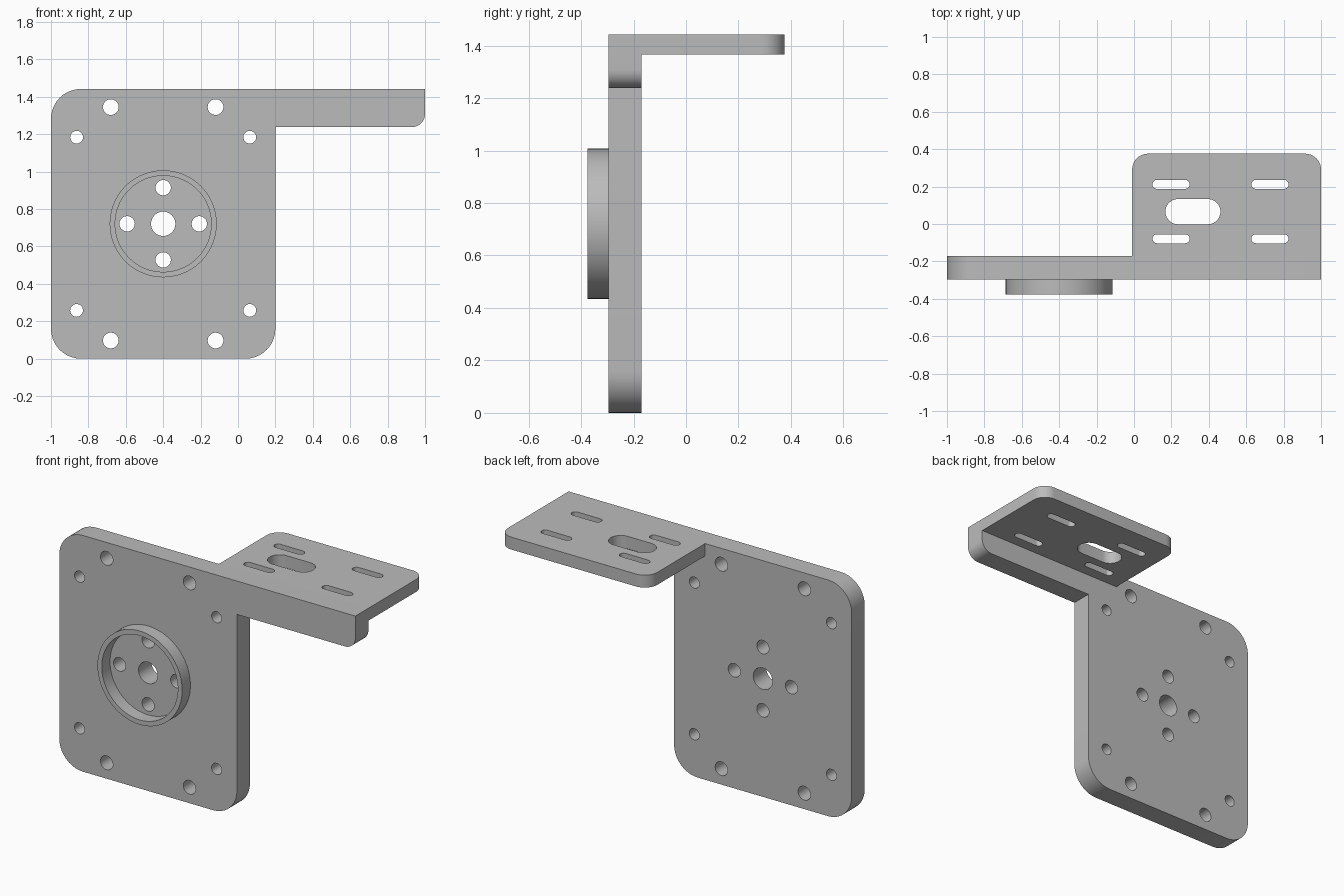
import bpy, bmesh, math
from mathutils import Vector

cube = bpy.data.objects.get("Cube")
if cube:
    bpy.data.objects.remove(cube)

metal = bpy.data.materials.new("grey metal")
metal.use_nodes = True
GREY = (0.5, 0.5, 0.5, 1)
metal.diffuse_color = GREY
metal.node_tree.nodes["Principled BSDF"].inputs["Base Color"].default_value = GREY


def outline(corners, steps=10):
    """Right-angled loop; each corner is (u, v, fillet radius)."""
    loop = []
    for i, (u, v, r) in enumerate(corners):
        p = Vector((u, v))
        if r == 0:
            loop.append(p)
            continue
        before = (Vector(corners[i - 1][:2]) - p).normalized()
        after = (Vector(corners[(i + 1) % len(corners)][:2]) - p).normalized()
        centre = p + r * (before + after)
        for k in range(steps + 1):
            t = math.pi / 2 * k / steps
            loop.append(centre - r * (after * math.cos(t) + before * math.sin(t)))
    return loop


def slot(u, v, width, height):
    a, b = width / 2, height / 2
    return outline([(u - a, v - b, b), (u + a, v - b, b),
                    (u + a, v + b, b), (u - a, v + b, b)])


def circle(u, v, r, n=48):
    return [Vector((u + r * math.cos(math.tau * k / n),
                    v + r * math.sin(math.tau * k / n))) for k in range(n)]


def sheet(name, loops, place, depth):
    """Fill the first loop minus the others, then extrude by depth."""
    bm = bmesh.new()
    for loop in loops:
        vs = [bm.verts.new(place(*p)) for p in loop]
        for i, v in enumerate(vs):
            bm.edges.new((vs[i - 1], v))
    bmesh.ops.remove_doubles(bm, verts=bm.verts[:], dist=1e-5)
    bmesh.ops.triangle_fill(bm, edges=bm.edges[:], use_beauty=True)
    ext = bmesh.ops.extrude_face_region(bm, geom=bm.faces[:], use_keep_orig=True)
    moved = [g for g in ext["geom"] if isinstance(g, bmesh.types.BMVert)]
    bmesh.ops.translate(bm, verts=moved, vec=depth)
    bmesh.ops.recalc_face_normals(bm, faces=bm.faces[:])
    mesh = bpy.data.meshes.new(name)
    bm.to_mesh(mesh)
    bm.free()
    mesh.materials.append(metal)
    ob = bpy.data.objects.new(name, mesh)
    bpy.context.collection.objects.link(ob)
    bpy.ops.object.select_all(action="DESELECT")
    ob.select_set(True)
    bpy.context.view_layer.objects.active = ob
    bpy.ops.object.shade_smooth_by_angle(angle=math.radians(30))
    return ob


FRONT, BACK, RIM, REAR = -0.296, -0.17, -0.376, 0.376
TOP = 1.442
CX, CZ = -0.4, 0.721

# Upright plate with its side arm
plate = [outline([(-1, 0, 0.16), (0.2, 0, 0.16), (0.2, 1.238, 0),
                  (1, 1.238, 0.07), (1, TOP, 0), (-1, TOP, 0.16)])]
plate.append(circle(CX, CZ, 0.065))
for sx in (-1, 1):
    plate.append(circle(CX + sx * 0.193, CZ, 0.041))
    plate.append(circle(CX, CZ + sx * 0.193, 0.041))
    for sz in (-1, 1):
        plate.append(circle(CX + sx * 0.28, CZ + sz * 0.624, 0.042))
        plate.append(circle(CX + sx * 0.463, CZ + sz * 0.463, 0.034))
sheet("mounting_plate", plate, lambda u, v: (u, FRONT, v), (0, BACK - FRONT, 0))

# Raised locating ring on the front
sheet("locating_ring", [circle(CX, CZ, 0.286, 96), circle(CX, CZ, 0.257, 96)],
      lambda u, v: (u, RIM, v), (0, FRONT - RIM, 0))

# Slotted shelf running back from the arm
shelf = [outline([(-0.01, BACK, 0), (1, BACK, 0),
                  (1, REAR, 0.085), (-0.01, REAR, 0.085)]),
         slot(0.315, 0.066, 0.294, 0.135)]
for x in (0.198, 0.727):
    for y in (-0.079, 0.212):
        shelf.append(slot(x, y, 0.198, 0.048))
sheet("slotted_shelf", shelf, lambda u, v: (u, v, 1.366), (0, 0, TOP - 1.366))
